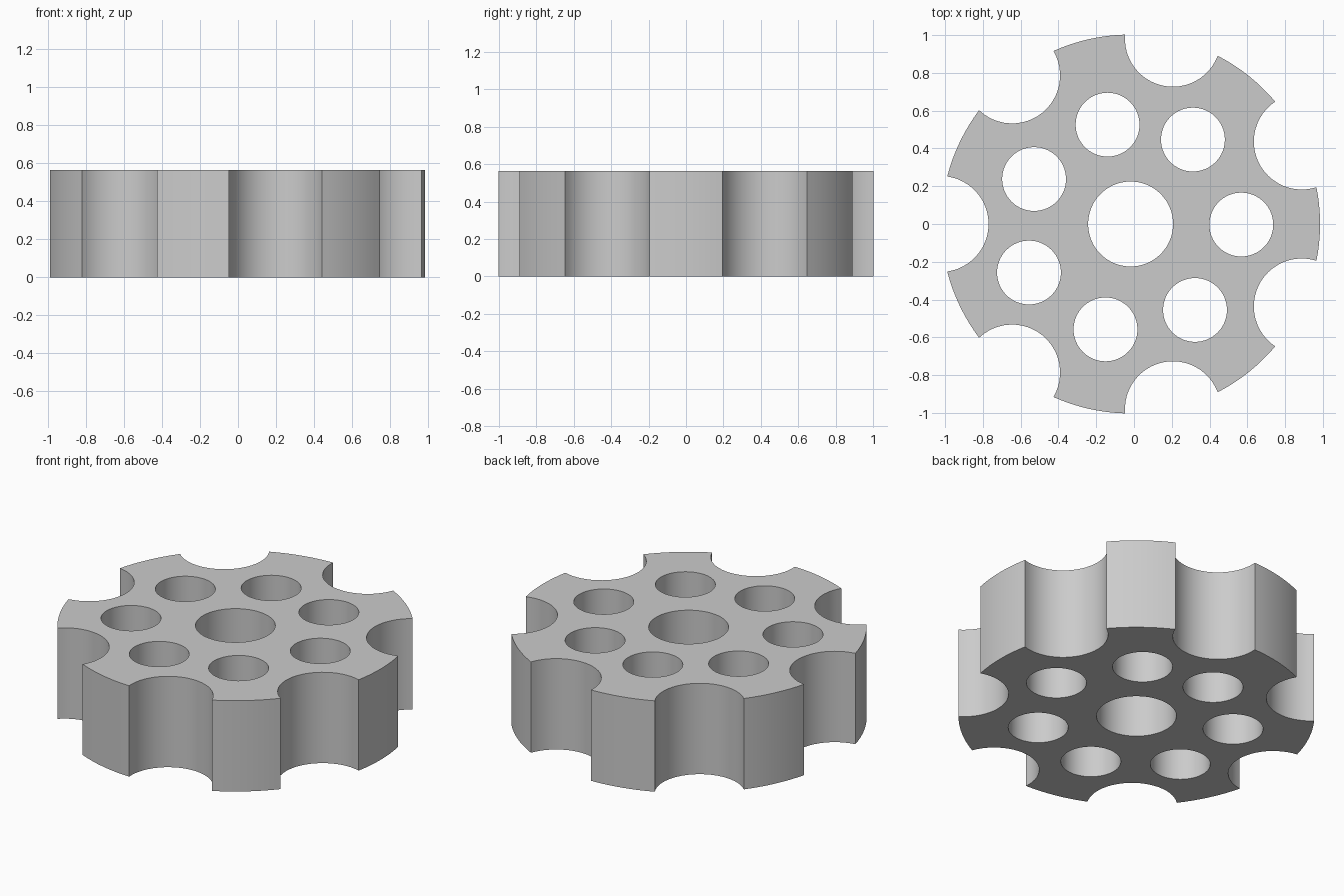
import bpy, bmesh
from math import pi, sin, cos, acos

cube = bpy.data.objects.get("Cube")
if cube:
    bpy.data.objects.remove(cube, do_unlink=True)

HEIGHT = 0.565
CENTRE_X = -0.018
RADIUS = 1.003
COUNT = 7
FLUTE_R, FLUTE_DIST = 0.254, 1.006
STEP = 2 * pi / COUNT


def arc(cx, cy, r, start, end, n):
    """Points on an arc, both ends included."""
    return [(cx + r * cos(start + (end - start) * i / n),
             cy + r * sin(start + (end - start) * i / n)) for i in range(n + 1)]


def circle(cx, cy, r, n=64):
    return arc(cx, cy, r, 0, 2 * pi, n)[:-1]


def add_loop(curve, points):
    spline = curve.splines.new('POLY')
    spline.points.add(len(points) - 1)
    for p, (x, y) in zip(spline.points, points):
        p.co = (x, y, 0, 1)
    spline.use_cyclic_u = True


# Outer outline: a rim arc followed by a concave flute, repeated around
rim_half = STEP / 2 - acos((RADIUS**2 + FLUTE_DIST**2 - FLUTE_R**2)
                           / (2 * RADIUS * FLUTE_DIST))
flute_half = acos((FLUTE_DIST**2 + FLUTE_R**2 - RADIUS**2)
                  / (2 * FLUTE_DIST * FLUTE_R))
outline = []
for k in range(COUNT):
    a = k * STEP
    outline += arc(CENTRE_X, 0, RADIUS, a - rim_half, a + rim_half, 8)
    b = a + STEP / 2
    outline += arc(CENTRE_X + FLUTE_DIST * cos(b), FLUTE_DIST * sin(b), FLUTE_R,
                   b + pi + flute_half, b + pi - flute_half, 24)[1:-1]

# Chamber holes sit slightly unevenly around the axis
chambers = [(0.568, -0.003), (0.312, 0.447), (-0.14, 0.526), (-0.529, 0.238),
            (-0.556, -0.257), (-0.151, -0.558), (0.323, -0.455)]

curve = bpy.data.curves.new("fluted_cylinder", 'CURVE')
curve.dimensions = '2D'
curve.fill_mode = 'BOTH'
curve.extrude = HEIGHT / 2
add_loop(curve, outline)
add_loop(curve, circle(CENTRE_X, 0, 0.225))
for x, y in chambers:
    add_loop(curve, circle(x, y, 0.169))

body = bpy.data.objects.new("fluted_cylinder", curve)
bpy.context.collection.objects.link(body)
body.location.z = HEIGHT / 2
bpy.ops.object.select_all(action='DESELECT')
body.select_set(True)
bpy.context.view_layer.objects.active = body
bpy.ops.object.convert(target='MESH')
body = bpy.context.object

# Weld caps to walls and tidy the flat faces
bm = bmesh.new()
bm.from_mesh(body.data)
bmesh.ops.remove_doubles(bm, verts=bm.verts, dist=0.0005)
bmesh.ops.recalc_face_normals(bm, faces=bm.faces)
bm.to_mesh(body.data)
bm.free()
bpy.ops.object.shade_smooth_by_angle(angle=pi / 6)

# Plain grey metal
grey = bpy.data.materials.new("plain_grey")
grey.use_nodes = True
colour = (0.6, 0.6, 0.6, 1)
grey.diffuse_color = colour
grey.node_tree.nodes["Principled BSDF"].inputs["Base Color"].default_value = colour
body.data.materials.clear()
body.data.materials.append(grey)
